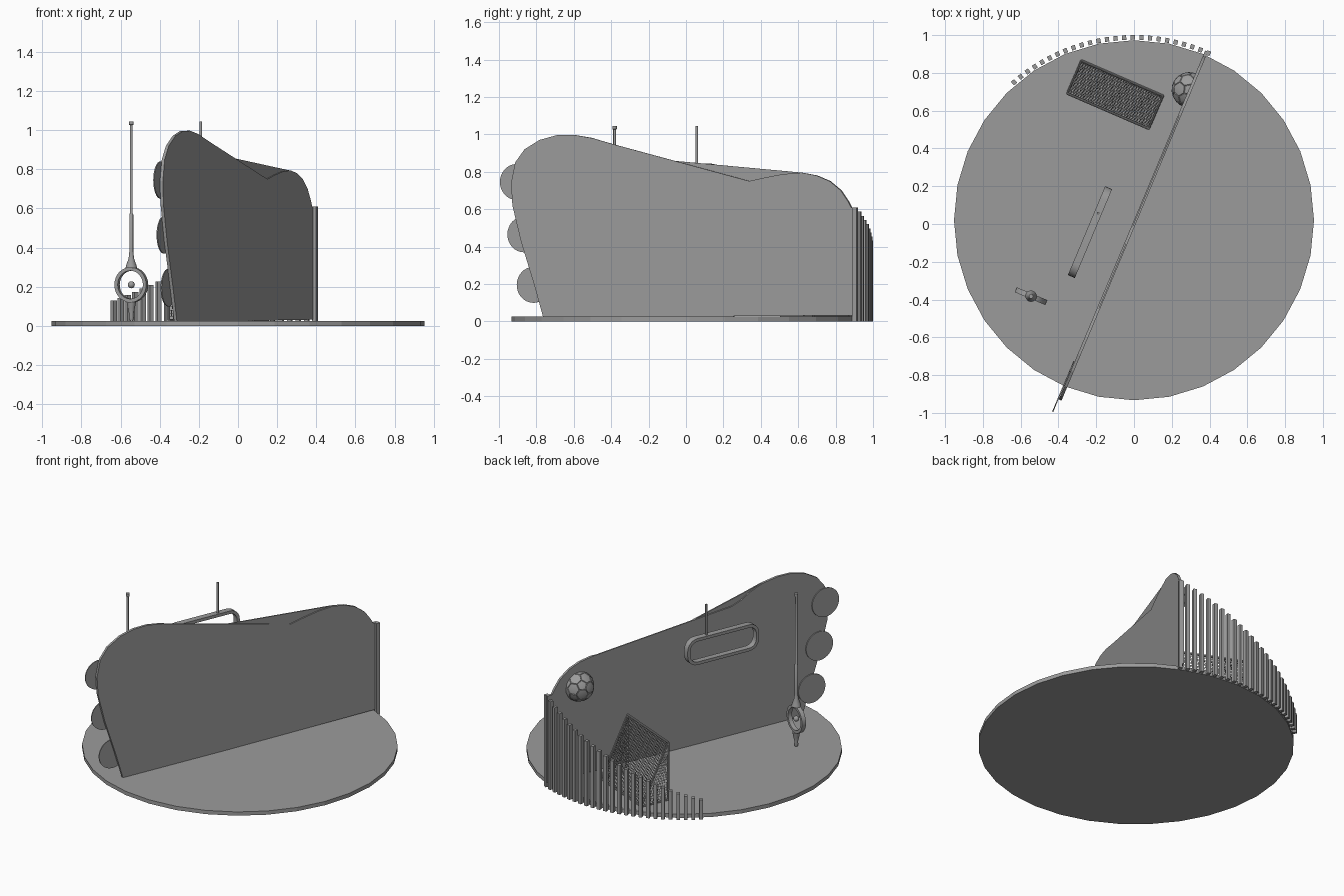
import bpy, bmesh, math
from mathutils import Matrix, Vector

cube = bpy.data.objects.get("Cube")
if cube:
    bpy.data.objects.remove(cube)

grey = bpy.data.materials.new("plain grey")
grey.use_nodes = True
grey.diffuse_color = (0.33, 0.33, 0.33, 1)
grey.node_tree.nodes["Principled BSDF"].inputs["Base Color"].default_value = grey.diffuse_color

# Local X runs along the wall, local Y points to the decorated side
YAW = math.atan2(0.922, 0.387)


def place(x, y, z, yaw=YAW):
    return Matrix.Translation((x, y, z)) @ Matrix.Rotation(yaw, 4, 'Z')


def finish(name, bm, matrix=Matrix(), smooth=False):
    bmesh.ops.recalc_face_normals(bm, faces=bm.faces)
    mesh = bpy.data.meshes.new(name)
    bm.to_mesh(mesh)
    bm.free()
    mesh.materials.append(grey)
    ob = bpy.data.objects.new(name, mesh)
    ob.matrix_world = matrix
    bpy.context.collection.objects.link(ob)
    if smooth:
        bpy.ops.object.select_all(action='DESELECT')
        ob.select_set(True)
        bpy.context.view_layer.objects.active = ob
        bpy.ops.object.shade_smooth_by_angle(angle=math.radians(40))
    return ob


def plate(name, points, y0, y1, matrix):
    """Solid plate from an outline in the local XZ plane."""
    bm = bmesh.new()
    face = bm.faces.new([bm.verts.new((x, y0, z)) for x, z in points])
    ext = bmesh.ops.extrude_face_region(bm, geom=[face])
    verts = [v for v in ext["geom"] if isinstance(v, bmesh.types.BMVert)]
    bmesh.ops.translate(bm, verts=verts, vec=(0, y1 - y0, 0))
    return finish(name, bm, matrix)


def band(name, outer, inner, y0, y1, matrix):
    """Closed frame between two outlines with equal point counts."""
    bm = bmesh.new()
    loops = [[bm.verts.new((x, y, z)) for x, z in pts]
             for pts, y in ((outer, y0), (outer, y1), (inner, y1), (inner, y0))]
    n = len(outer)
    for a, b in zip(loops, loops[1:] + loops[:1]):
        for i in range(n):
            j = (i + 1) % n
            bm.faces.new((a[i], a[j], b[j], b[i]))
    return finish(name, bm, matrix, True)


def turned(name, profile, matrix, sides=16):
    """Round part from (radius, height) pairs."""
    bm = bmesh.new()
    rings = [[bm.verts.new((r * math.cos(math.tau * i / sides),
                            r * math.sin(math.tau * i / sides), z))
              for i in range(sides)] for r, z in profile]
    for a, b in zip(rings, rings[1:]):
        for i in range(sides):
            j = (i + 1) % sides
            bm.faces.new((a[i], a[j], b[j], b[i]))
    bm.faces.new(rings[0])
    bm.faces.new(rings[-1])
    return finish(name, bm, matrix, True)


def rod(name, a, b, radius, matrix):
    a, b = Vector(a), Vector(b)
    bm = bmesh.new()
    turn = (b - a).to_track_quat('Z', 'Y').to_matrix().to_4x4()
    bmesh.ops.create_cone(bm, cap_ends=True, segments=8, radius1=radius, radius2=radius,
                          depth=(b - a).length,
                          matrix=Matrix.Translation((a + b) / 2) @ turn)
    return finish(name, bm, matrix)


def ellipse(rx, rz, n=32):
    return [(rx * math.cos(math.tau * i / n), rz * math.sin(math.tau * i / n)) for i in range(n)]


def rounded(half_x, half_z, r, n=6):
    pts = []
    for k, (sx, sz) in enumerate(((1, 1), (-1, 1), (-1, -1), (1, -1))):
        for i in range(n + 1):
            a = math.pi / 2 * (k + i / n)
            pts.append((sx * (half_x - r) + r * math.cos(a), sz * (half_z - r) + r * math.sin(a)))
    return pts


# Round floor
bm = bmesh.new()
bmesh.ops.create_cone(bm, cap_ends=True, segments=32, radius1=0.953, radius2=0.953, depth=0.025)
finish("floor", bm, Matrix.Translation((0, 0.02, 0.0125)))

# Wall of two layers whose top edges sweep in opposite directions
front_end = [(-0.76, 0.02), (-0.81, 0.2), (-0.88, 0.43), (-0.925, 0.62), (-0.932, 0.74),
             (-0.91, 0.85), (-0.86, 0.92), (-0.78, 0.97), (-0.69, 0.995), (-0.6, 0.997),
             (-0.5, 0.98)]
back_end = [(0.62, 0.795), (0.7, 0.78), (0.77, 0.75), (0.83, 0.7), (0.87, 0.64), (0.885, 0.61),
            (0.915, 0.61), (0.915, 0.032)]
left_top = [(-0.38, 0.945), (0.34, 0.75), (0.43, 0.77), (0.52, 0.787)]
right_top = [(-0.42, 0.945), (-0.36, 0.905), (-0.3, 0.88)]
for name, top, y0, y1 in (("wall_left_layer", left_top, -0.008, 0),
                          ("wall_right_layer", right_top, 0, 0.008)):
    outline = [(y / 0.922, z) for y, z in front_end + top + back_end]
    plate(name, outline, y0, y1, place(0, 0, 0))

# Round lobes on the front edge of the wall
for i, (y, z) in enumerate(((-0.91, 0.745), (-0.87, 0.465), (-0.82, 0.195))):
    plate(f"wall_lobe_{i + 1}", ellipse(0.096, 0.096), 0.009, 0.015, place(y * 0.42, y, z))

# Fence pickets rising towards the wall
PICKETS = 25
for i in range(PICKETS):
    t = i / (PICKETS - 1)
    a = math.radians(131 - 65 * t)
    h = 0.13 + 0.48 * t ** 1.15
    bm = bmesh.new()
    bmesh.ops.create_cube(bm, size=1, matrix=Matrix.Diagonal((0.025, 0.022, h, 1)))
    finish(f"fence_picket_{i + 1}", bm,
           place(0.968 * math.cos(a), 0.02 + 0.968 * math.sin(a), h / 2, a))

# Half ball with raised panels on the wall
R = 0.095
bm = bmesh.new()
bmesh.ops.create_icosphere(bm, subdivisions=1, radius=R)
bmesh.ops.bevel(bm, geom=bm.verts[:], offset=100 / 3, offset_type='PERCENT',
                affect='VERTICES', segments=1)
bmesh.ops.remove_doubles(bm, verts=bm.verts, dist=0.0005)
seams = set(bm.verts)
panels = bm.faces[:]
bmesh.ops.inset_individual(bm, faces=panels, thickness=0.003)
bmesh.ops.poke(bm, faces=panels)
for v in bm.verts:
    v.co = v.co.normalized() * (R * 0.97 if v in seams else R)
bmesh.ops.bisect_plane(bm, geom=bm.verts[:] + bm.edges[:] + bm.faces[:],
                       plane_co=(0, 0, 0), plane_no=(0, 1, 0), clear_inner=True)
finish("half_ball", bm, place(0.293, 0.71, 0.62), True)

# Goal: upright mouth, sloping back net and triangular side nets
goal = place(-0.1, 0.685, 0.03, math.atan2(-0.19, 0.44))
W, D, H = 0.235, 0.095, 0.38
rod("goal_crossbar", (-W, -D, H), (W, -D, H), 0.007, goal)
rod("goal_back_bar", (-W, D, 0), (W, D, 0), 0.006, goal)
for side, s in (("right", -1), ("left", 1)):
    rod(f"goal_post_{side}", (s * W, -D, 0), (s * W, -D, H), 0.007, goal)
    rod(f"goal_ground_bar_{side}", (s * W, -D, 0), (s * W, D, 0), 0.006, goal)
    rod(f"goal_slope_bar_{side}", (s * W, -D, H), (s * W, D, 0), 0.005, goal)


def net(name, corner, cols, rows):
    bm = bmesh.new()
    grid = [[bm.verts.new(corner(i / cols, j / rows)) for i in range(cols + 1)]
            for j in range(rows + 1)]
    for j in range(rows):
        for i in range(cols):
            bm.faces.new((grid[j][i], grid[j][i + 1], grid[j + 1][i + 1], grid[j + 1][i]))
    ob = finish(name, bm, goal)
    wire = ob.modifiers.new("strings", 'WIREFRAME')
    wire.thickness = 0.004
    wire.use_even_offset = False


net("goal_back_net", lambda u, v: (W * (2 * u - 1), D * (2 * v - 1), H * (1 - v)), 32, 26)
for side, s in (("right", -1), ("left", 1)):
    net(f"goal_side_net_{side}",
        lambda u, v: (s * W, -D + 2 * D * u * (1 - 0.97 * v), H * 0.98 * v), 10, 22)

# Hanging rounded frame with its rod
band("hanging_frame", rounded(0.255, 0.088, 0.07), rounded(0.235, 0.068, 0.05),
     -0.02, 0.02, place(-0.233, -0.043, 0.755))
turned("hanging_frame_rod", [(0.007, 0.84), (0.007, 1.045)], place(-0.19, 0.058, 0), 10)

# Hanging ring with pole, hub and lower tip
PX, PY = -0.545, -0.382
ring = place(PX, PY, 0.21, YAW - math.pi / 2)
band("hanging_ring", ellipse(0.088, 0.09), ellipse(0.07, 0.072), -0.014, 0.014, ring)
turned("ring_pole", [(0.03, 0.295), (0.026, 0.31), (0.014, 0.345), (0.01, 0.38), (0.01, 0.57),
                     (0.007, 0.575), (0.007, 1.025), (0.012, 1.028), (0.012, 1.045)],
       place(PX, PY, 0))
turned("ring_lower_tip", [(0.009, 0.028), (0.013, 0.04), (0.011, 0.06), (0.018, 0.09),
                          (0.024, 0.122)], place(PX, PY, 0))
bm = bmesh.new()
bmesh.ops.create_uvsphere(bm, u_segments=16, v_segments=8, radius=0.018)
finish("ring_hub", bm, ring, True)
